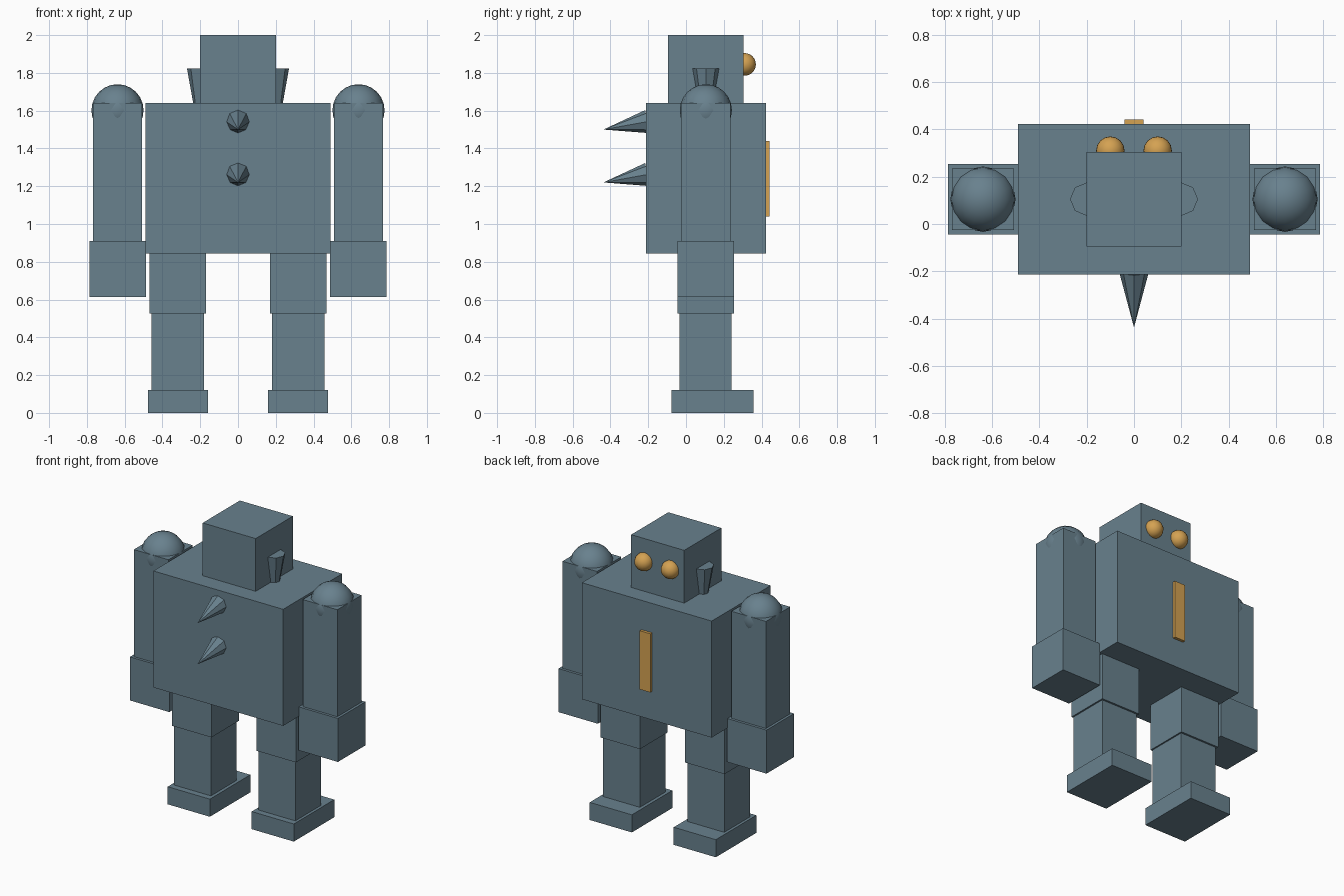
import bpy
from mathutils import Vector

if "Cube" in bpy.data.objects:
    bpy.data.objects.remove(bpy.data.objects["Cube"])


def material(name, rgb):
    m = bpy.data.materials.new(name)
    m.diffuse_color = (*rgb, 1)
    m.use_nodes = True
    m.node_tree.nodes["Principled BSDF"].inputs["Base Color"].default_value = m.diffuse_color
    return m


steel = material("blue_grey_steel", (0.14, 0.22, 0.27))
gold = material("amber_gold", (0.66, 0.36, 0.085))


def finish(name, mat):
    ob = bpy.context.object
    ob.name = name
    ob.data.materials.append(mat)
    return ob


def box(name, x, y, z, mat=steel):
    """Box from (min, max) pairs on each axis."""
    mid = [(a + b) / 2 for a, b in (x, y, z)]
    bpy.ops.mesh.primitive_cube_add(size=1, location=mid)
    ob = finish(name, mat)
    ob.scale = [b - a for a, b in (x, y, z)]
    bpy.ops.object.transform_apply(location=False, rotation=False, scale=True)
    return ob


def ball(name, loc, r, mat):
    bpy.ops.mesh.primitive_uv_sphere_add(segments=16, ring_count=12, radius=r, location=loc)
    bpy.ops.object.shade_smooth()
    return finish(name, mat)


def spike(name, base, tip, r1, r2=0):
    """Eight-sided cone running from base to tip."""
    a, b = Vector(base), Vector(tip)
    d = b - a
    bpy.ops.mesh.primitive_cone_add(vertices=8, radius1=r1, radius2=r2, depth=d.length,
                                    location=(a + b) / 2,
                                    rotation=d.to_track_quat('Z', 'Y').to_euler())
    return finish(name, steel)


# Torso and head
box("torso", (-0.49, 0.49), (-0.213, 0.423), (0.845, 1.64))
box("head", (-0.2, 0.2), (-0.095, 0.305), (1.64, 2.0))

# Amber strip on the rear face
box("back_strip", (-0.04, 0.04), (0.423, 0.442), (1.04, 1.44), gold)

# Chest spikes, drooping slightly
for i, z in enumerate((1.5, 1.22)):
    spike(f"chest_spike_{i + 1}", (0, -0.205, z + 0.042), (0, -0.437, z), 0.062)

# Mirrored parts
for side, s in (("right", 1), ("left", -1)):
    def span(a, b):
        return tuple(sorted((s * a, s * b)))

    ball(f"{side}_eye", (s * 0.1, 0.31, 1.845), 0.06, gold)
    spike(f"{side}_ear", (s * 0.2, 0.105, 1.60), (s * 0.2, 0.105, 1.823), 0.03, 0.07)
    # Arm
    ball(f"{side}_shoulder", (s * 0.638, 0.105, 1.602), 0.138, steel)
    box(f"{side}_arm", span(0.507, 0.768), (-0.026, 0.235), (0.91, 1.64))
    box(f"{side}_hand", span(0.488, 0.785), (-0.044, 0.253), (0.613, 0.91))
    # Leg
    box(f"{side}_thigh", span(0.17, 0.468), (-0.044, 0.253), (0.525, 0.845))
    box(f"{side}_shin", span(0.18, 0.457), (-0.035, 0.24), (0.12, 0.525))
    box(f"{side}_foot", span(0.158, 0.476), (-0.078, 0.358), (0, 0.12))
